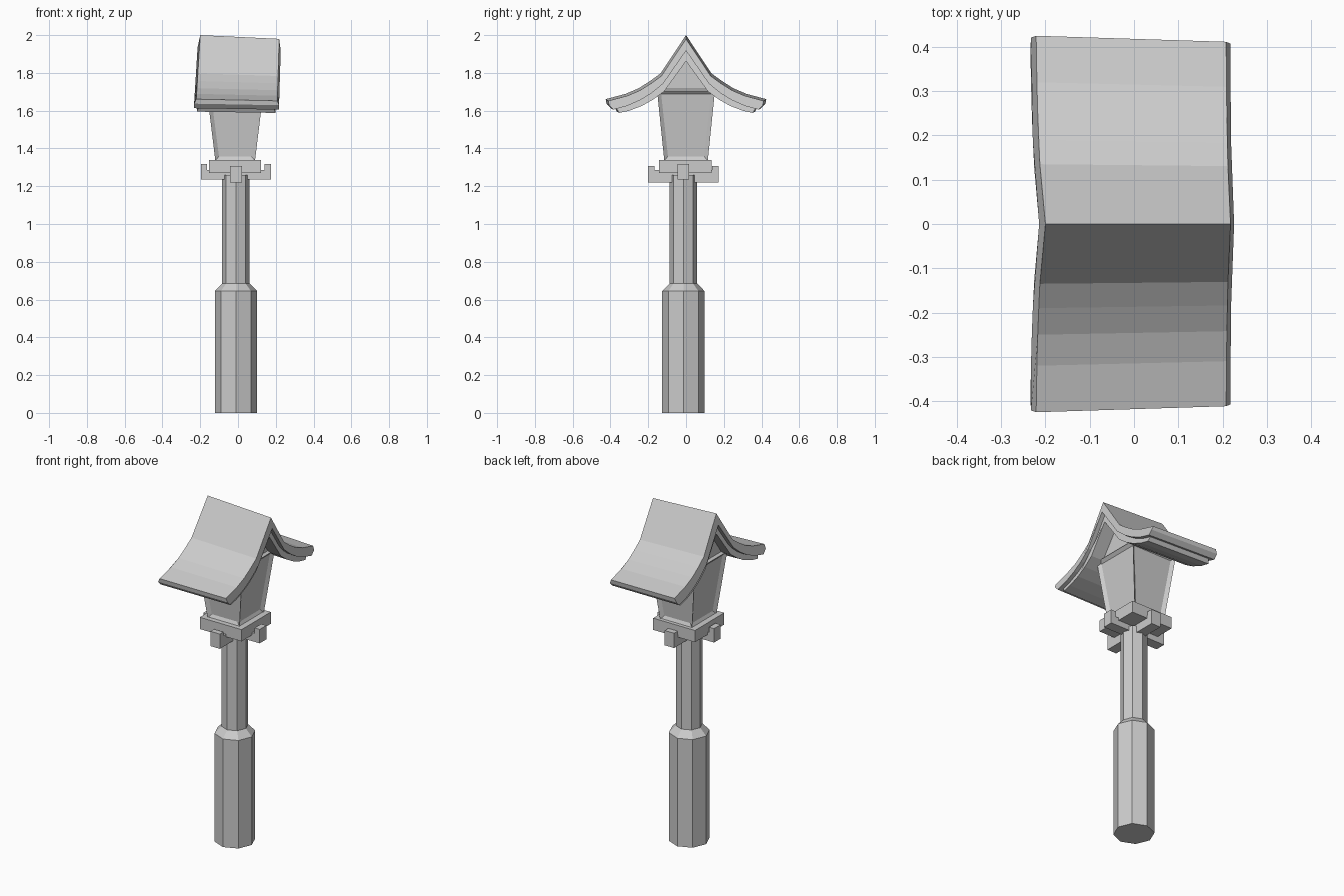
import bpy, bmesh, math
from mathutils import Vector

if "Cube" in bpy.data.objects:
    bpy.data.objects.remove(bpy.data.objects["Cube"])

CX, CY = -0.011, -0.014   # post axis


def finish(name, bm):
    bmesh.ops.recalc_face_normals(bm, faces=bm.faces)
    me = bpy.data.meshes.new(name)
    bm.to_mesh(me)
    bm.free()
    ob = bpy.data.objects.new(name, me)
    bpy.context.collection.objects.link(ob)
    return ob


def loft(name, rings):
    """Skin a list of equal-length vertex rings and cap both ends."""
    bm = bmesh.new()
    rows = [[bm.verts.new(p) for p in ring] for ring in rings]
    n = len(rows[0])
    for a, b in zip(rows, rows[1:]):
        for i in range(n):
            j = (i + 1) % n
            bm.faces.new((a[i], a[j], b[j], b[i]))
    bm.faces.new(rows[0])
    bm.faces.new(rows[-1])
    return finish(name, bm)


# Octagonal post with thick lower sleeve
def octagon(r, z):
    return [(CX + r * math.cos(k * math.pi / 4), CY + r * math.sin(k * math.pi / 4), z)
            for k in range(8)]


loft("post", [octagon(r, z) for r, z in
              [(0.112, 0), (0.112, 0.645), (0.073, 0.685), (0.073, 1.26)]])


# Crossed bracket arms with upturned ends
def bracket(name, z0, z1, along_x):
    prof = [(-0.186, z0), (0.186, z0), (0.186, z1), (0.152, z1), (0.152, 1.285),
            (-0.152, 1.285), (-0.152, z1), (-0.186, z1)]
    rings = []
    for w in (-0.031, 0.031):
        rings.append([(CX + (s if along_x else w), CY + (w if along_x else s), z)
                      for s, z in prof])
    loft(name, rings)


bracket("bracket_x", 1.235, 1.318, True)
bracket("bracket_y", 1.22, 1.308, False)


# Square slab under the lantern box
def rect(cx, cy, hx, hy, z):
    return [(cx - hx, cy - hy, z), (cx + hx, cy - hy, z),
            (cx + hx, cy + hy, z), (cx - hx, cy + hy, z)]


loft("platform", [rect(CX - 0.004, -0.004, 0.138, 0.138, z) for z in (1.27, 1.34)])

# Flared lantern box with gable and recessed panels
bm = bmesh.new()
lo = [bm.verts.new(p) for p in rect(-0.015, 0.0, 0.105, 0.115, 1.335)]
hi = [bm.verts.new(p) for p in rect(-0.015, 0.0, 0.15, 0.153, 1.705)]
ridge = [bm.verts.new((x, 0, 1.885)) for x in (-0.165, 0.135)]
bm.faces.new(lo)
walls = [bm.faces.new((lo[i], lo[(i + 1) % 4], hi[(i + 1) % 4], hi[i])) for i in range(4)]
gables = [bm.faces.new((hi[1], hi[2], ridge[1])), bm.faces.new((hi[3], hi[0], ridge[0]))]
bm.faces.new((hi[0], hi[1], ridge[1], ridge[0]))
bm.faces.new((hi[2], hi[3], ridge[0], ridge[1]))
bmesh.ops.recalc_face_normals(bm, faces=bm.faces)
bmesh.ops.inset_individual(bm, faces=walls, thickness=0.029, depth=-0.014)
bmesh.ops.inset_individual(bm, faces=gables, thickness=0.024, depth=-0.014)
finish("lantern_box", bm)


# Curved gable roof layers, slightly crooked like weathered timber
def roof(name, top, bottom, inset):
    def full(half):
        return [(-y, z) for y, z in reversed(half)] + list(half[1:])
    upper, under = full(top), full(bottom)
    outline = [(y, z, 0.01) for y, z in upper] + [(y, z, 0) for y, z in reversed(under)]
    left, right = [], []
    for y, z, narrow in outline:
        t = (z - 1.66) / 0.34
        left.append((-0.231 + 0.021 * t + inset + narrow, y, z))
        right.append((0.218 + 0.01 * t - inset - narrow, y * 0.968, z - 0.009 - 0.011 * t))
    loft(name, [left, right])


mid = [(0, 1.935), (0.125, 1.755), (0.19, 1.702), (0.25, 1.665), (0.32, 1.634), (0.398, 1.613)]
roof("roof_upper",
     [(0, 2.0), (0.135, 1.797), (0.19, 1.757), (0.25, 1.719), (0.32, 1.689), (0.425, 1.661)],
     mid + [(0.421, 1.637)], 0)
roof("roof_lower",
     [(0, 1.945), (0.125, 1.765), (0.19, 1.712), (0.25, 1.675), (0.32, 1.644), (0.382, 1.622)],
     [(0, 1.878), (0.12, 1.712), (0.18, 1.668), (0.24, 1.634), (0.31, 1.607), (0.366, 1.595)],
     0.017)
